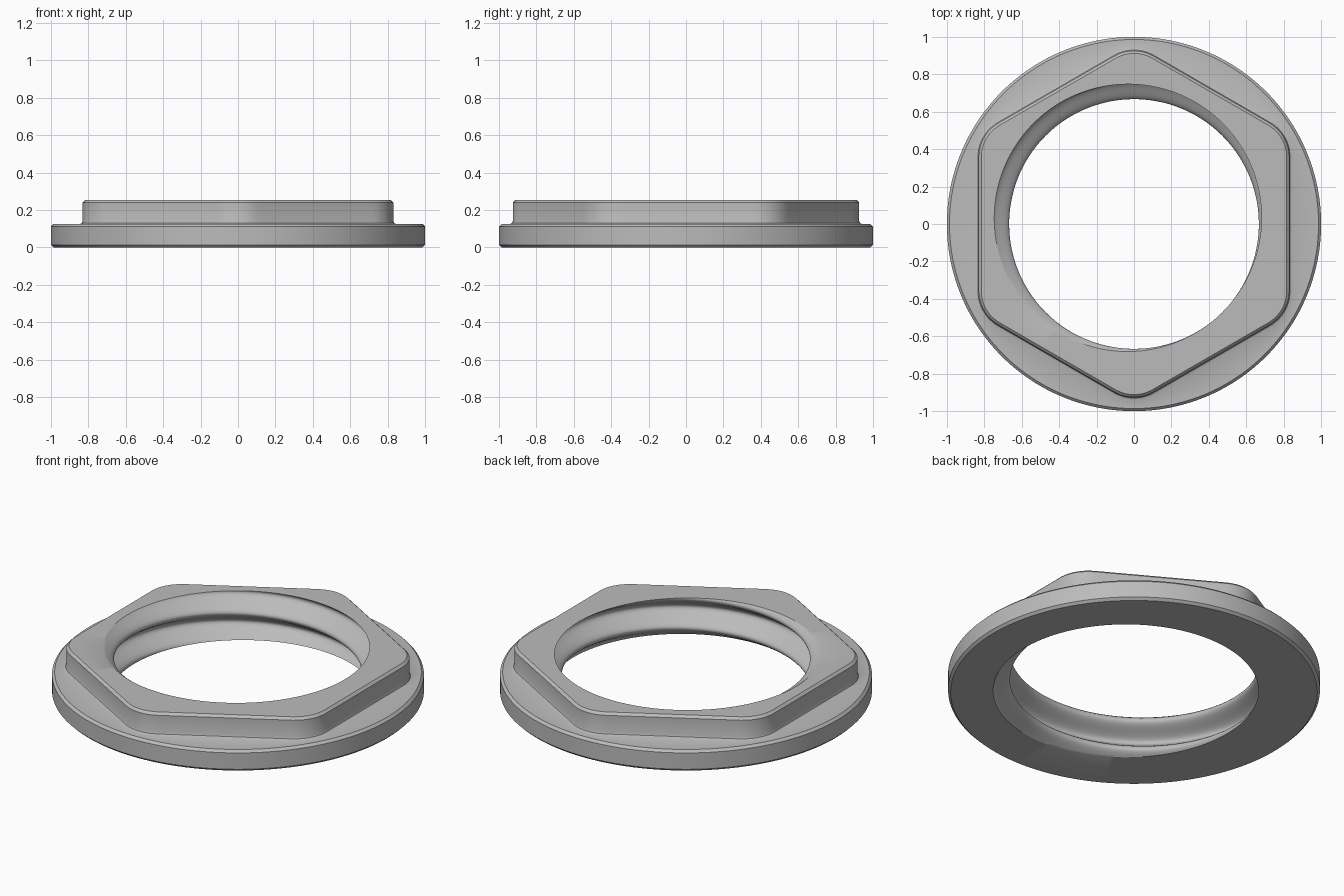
import bpy
import bmesh
from math import cos, sin, pi, radians, sqrt, atan2

if "Cube" in bpy.data.objects:
    bpy.data.objects.remove(bpy.data.objects["Cube"])

SEGMENTS = 240
THREAD_ROWS = 40
TOP = 0.253          # overall height
FLANGE = 0.125       # flange thickness
CHAMFER = 0.014
PITCH = 0.176
CREST, ROOT = 0.667, 0.76

steel = bpy.data.materials.new("grey steel")
steel.use_nodes = True
colour = (0.5, 0.5, 0.5, 1)
steel.diffuse_color = colour
steel.node_tree.nodes["Principled BSDF"].inputs["Base Color"].default_value = colour


def circle(radius):
    return lambda angle: radius


def rounded_hexagon(offset):
    """Polar radius of a hexagon with rounded corners, flats facing +-x."""
    apothem, corner = 0.83 + offset, 0.21 + offset
    centre = (apothem - corner) / cos(pi / 6)
    tangent = atan2(centre * sin(pi / 6), apothem)

    def radius(angle):
        from_flat = abs((angle + pi / 6) % (pi / 3) - pi / 6)
        if from_flat <= tangent:
            return apothem / cos(from_flat)
        a = pi / 6 - from_flat
        return centre * cos(a) + sqrt(corner ** 2 - (centre * sin(a)) ** 2)
    return radius


def thread(z):
    """Right-handed helical wave between crest and root."""
    def radius(angle):
        phase = 2 * pi * (z - TOP) / PITCH - angle - radians(45)
        return (CREST + ROOT) / 2 - (ROOT - CREST) / 2 * cos(phase)
    return radius


# Cross-section rings: flange, then hexagon, then threaded bore
rings = [
    (circle(1 - CHAMFER), 0),
    (circle(1), CHAMFER),
    (circle(1), FLANGE - CHAMFER),
    (circle(1 - CHAMFER), FLANGE),
    (rounded_hexagon(0.015), FLANGE),
    (rounded_hexagon(0.004), FLANGE + 0.005),
    (rounded_hexagon(0), FLANGE + 0.016),
    (rounded_hexagon(0), TOP - CHAMFER),
    (rounded_hexagon(-CHAMFER), TOP),
]
for row in range(THREAD_ROWS + 1):
    height = TOP * (1 - row / THREAD_ROWS)
    rings.append((thread(height), height))

# Flanged nut: bridge every ring to the next, closing back at the bottom
bm = bmesh.new()
loops = []
for radius, z in rings:
    loop = []
    for i in range(SEGMENTS):
        angle = 2 * pi * i / SEGMENTS
        r = radius(angle)
        loop.append(bm.verts.new((r * cos(angle), r * sin(angle), z)))
    loops.append(loop)
for lower, upper in zip(loops, loops[1:] + loops[:1]):
    for i in range(SEGMENTS):
        j = (i + 1) % SEGMENTS
        bm.faces.new((lower[i], lower[j], upper[j], upper[i]))
bmesh.ops.recalc_face_normals(bm, faces=bm.faces)

mesh = bpy.data.meshes.new("flanged_lock_nut")
bm.to_mesh(mesh)
bm.free()
mesh.materials.append(steel)
nut = bpy.data.objects.new("flanged_lock_nut", mesh)
bpy.context.collection.objects.link(nut)

bpy.ops.object.select_all(action="DESELECT")
nut.select_set(True)
bpy.context.view_layer.objects.active = nut
bpy.ops.object.shade_smooth_by_angle(angle=radians(32))
